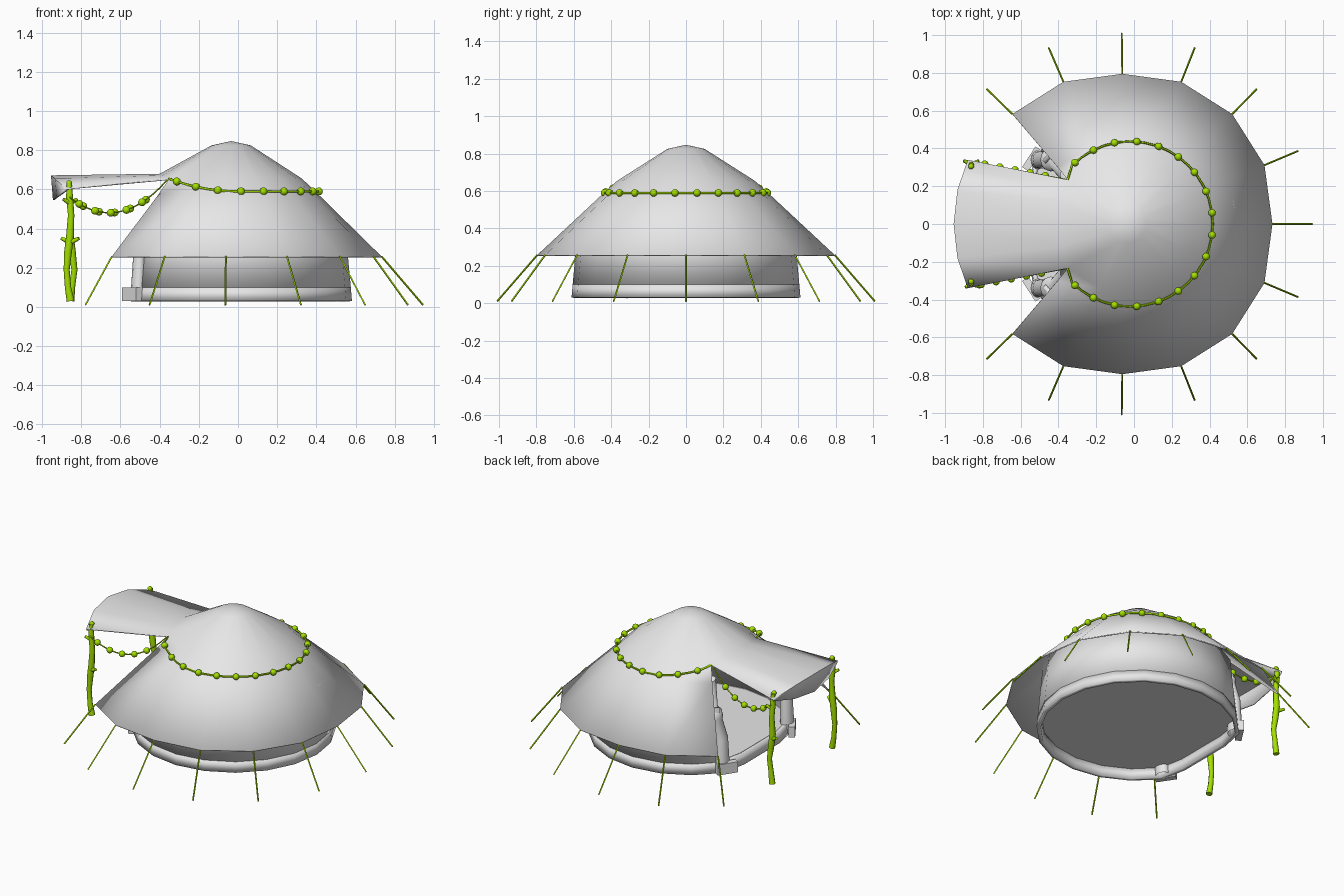
import bpy, math
from mathutils import Vector

if "Cube" in bpy.data.objects:
    bpy.data.objects.remove(bpy.data.objects["Cube"])


def material(name, rgb):
    m = bpy.data.materials.new(name)
    m.use_nodes = True
    m.diffuse_color = (*rgb, 1)
    m.node_tree.nodes["Principled BSDF"].inputs["Base Color"].default_value = (*rgb, 1)
    return m


CANVAS = material("canvas_grey", (0.8, 0.8, 0.8))
GREEN = material("leaf_green", (0.37, 0.75, 0.0))


def finish(obj, mat, angle=40):
    obj.data.materials.clear()
    obj.data.materials.append(mat)
    bpy.ops.object.select_all(action='DESELECT')
    obj.select_set(True)
    bpy.context.view_layer.objects.active = obj
    bpy.ops.object.shade_smooth_by_angle(angle=math.radians(angle))
    return obj


def build(name, verts, faces, mat, thickness=0):
    me = bpy.data.meshes.new(name)
    me.from_pydata(verts, [], faces)
    obj = bpy.data.objects.new(name, me)
    bpy.context.collection.objects.link(obj)
    finish(obj, mat)
    if thickness:
        mod = obj.modifiers.new("thickness", 'SOLIDIFY')
        mod.thickness = thickness
        mod.offset = -1
    return obj


def strips(rows, closed=False):
    """Quads between successive rows of equal length."""
    n = len(rows[0])
    verts = [p for row in rows for p in row]
    faces = []
    for r in range(len(rows) - 1):
        for i in range(n if closed else n - 1):
            j = (i + 1) % n
            faces.append((r * n + i, r * n + j, (r + 1) * n + j, (r + 1) * n + i))
    return verts, faces


def weld(*pieces):
    """Join pieces that share identical points into one surface."""
    index, faces = {}, []
    for verts, piece_faces in pieces:
        ids = [index.setdefault(p, len(index)) for p in verts]
        faces += [tuple(ids[i] for i in f) for f in piece_faces]
    return list(index), faces


def tube(name, points, radius, radii=None, sides=2):
    cu = bpy.data.curves.new(name, 'CURVE')
    cu.dimensions = '3D'
    cu.bevel_depth = radius
    cu.bevel_resolution = sides
    cu.use_fill_caps = True
    sp = cu.splines.new('POLY')
    sp.points.add(len(points) - 1)
    for i, p in enumerate(points):
        sp.points[i].co = (*p, 1)
        sp.points[i].radius = radii[i] if radii else 1
    obj = bpy.data.objects.new(name, cu)
    bpy.context.collection.objects.link(obj)
    bpy.ops.object.select_all(action='DESELECT')
    obj.select_set(True)
    bpy.context.view_layer.objects.active = obj
    bpy.ops.object.convert(target='MESH')
    finish(bpy.context.object, GREEN, 60)


def ball(name, loc, radius=0.02):
    bpy.ops.mesh.primitive_uv_sphere_add(segments=12, ring_count=8, radius=radius, location=loc)
    bpy.context.object.name = name
    finish(bpy.context.object, GREEN, 60)


def polar(cx, r, deg, z):
    a = math.radians(deg)
    return (cx + r * math.cos(a), r * math.sin(a), z)


def rim_point(k):
    bulge = 0.028 * abs(math.sin(math.radians(k * 45)))
    return polar(-0.062, 0.795 + bulge, k * 22.5, 0.258)


def skirt_row(cx, r, z, last, r_last):
    row = [polar(cx, r, k * 22.5, z) for k in range(-5, 6)]
    return [polar(cx, r_last, -last, z)] + row + [polar(cx, r_last, last, z)]


# Roof: skirt open at the doorway, full crown, and the arched awning, in one cloth
rim = [rim_point(k) for k in range(-6, 7)]
collar = skirt_row(-0.04, 0.367, 0.655, 143, 0.39)
skirt = [rim, skirt_row(-0.045, 0.455, 0.575, 140, 0.47), collar]
door_arc = [(-0.385, 0.12, 0.672), (-0.4, 0, 0.68), (-0.385, -0.12, 0.672)]
top = [polar(-0.035, 0.1, k * 22.5, 0.825) for k in range(-6, 10)]
peak = (top + [(-0.035, 0, 0.847)], [(i, (i + 1) % 16, 16) for i in range(16)])
edge = [(-0.88, 0.34, 0.605), (-0.935, 0.18, 0.655), (-0.955, 0, 0.672),
        (-0.935, -0.18, 0.655), (-0.88, -0.34, 0.605)]
hem = [(-0.88, 0.335, 0.592), (-0.925, 0.18, 0.56), (-0.945, 0, 0.545),
       (-0.925, -0.18, 0.56), (-0.88, -0.335, 0.592)]
root = [collar[-1]] + door_arc + [collar[0]]
build("roof", *weld(strips(skirt), strips([collar + door_arc, top], closed=True), peak,
                    strips([hem, edge, root])), CANVAS, 0.008)


# Round wall with doorway, base ring and raised floor
def wall_row(r, z, limit, steps, front):
    pts = [polar(-0.03, r, -limit + 2 * limit * i / steps, z) for i in range(steps + 1)]
    return [(max(x, front), y, z) for x, y, z in pts]


ring_low = wall_row(0.612, 0.03, 180, 20, -0.56)[:-1]
ring_top = wall_row(0.606, 0.1, 180, 20, -0.555)[:-1]
build("base_ring", *strips([ring_low, ring_top], closed=True), CANVAS, 0.025)
build("wall", *strips([wall_row(0.606, 0.1, 144, 16, -0.555),
                       wall_row(0.575, 0.44, 144, 16, -0.485)]), CANVAS, 0.025)
build("floor", wall_row(0.6, 0.095, 180, 20, -0.55)[:-1], [tuple(range(20))], CANVAS)

# Ropes from the rim to the ground
for k in range(-6, 7):
    tube(f"guy_rope_{k + 7}", [rim_point(k), polar(-0.065, 1.01, k * 22.5, 0.01)], 0.005, sides=0)


# Garland around the roof
def garland_point(deg):
    x, y, _ = polar(-0.02, 0.437, deg, 0)
    return (x, y, 0.59 + 0.05 * (max(0, -x) / 0.31) ** 2)


string = [collar[0]] + [garland_point(d) for d in range(-135, 136, 9)] + [collar[-1]]
tube("roof_garland", string, 0.006, sides=1)
for i in range(18):
    ball(f"roof_bead_{i + 1}", garland_point(-132 + i * 264 / 17))

for side, label in ((1, "back"), (-1, "front")):
    # Curtain tied back beside the doorway
    path = [(-0.51, 0.34, 0.04, 0.04), (-0.5, 0.34, 0.25, 0.036), (-0.462, 0.34, 0.36, 0.034),
            (-0.452, 0.34, 0.38, 0.044), (-0.44, 0.335, 0.41, 0.044),
            (-0.42, 0.33, 0.43, 0.034), (-0.35, 0.26, 0.57, 0.04)]
    rows = [[(x + r * math.cos(a * math.pi / 6), side * (y + 1.3 * r * math.sin(a * math.pi / 6)), z)
             for a in range(0, 12 * side, side)] for x, y, z, r in path]
    build(f"curtain_{label}", *strips(rows, closed=True), CANVAS)

    # Door foot block, turned along the wall
    bpy.ops.mesh.primitive_cube_add(size=1, location=(-0.54, side * 0.345, 0.065))
    foot = bpy.context.object
    foot.name = f"door_foot_{label}"
    foot.scale = (0.04, 0.13, 0.07)
    foot.rotation_euler.z = math.radians(-33 * side)
    finish(foot, CANVAS)

    # Crooked branch post with twigs
    bend = 0.02 * side
    trunk = [(-0.855, 0.03), (-0.858 + bend * 0.5, 0.1), (-0.855 + bend, 0.19),
             (-0.858 + bend * 0.5, 0.28), (-0.858, 0.36), (-0.852, 0.47), (-0.86, 0.56), (-0.862, 0.63)]
    tube(f"post_{label}", [(x, side * 0.315, z) for x, z in trunk], 0.018,
         [1.1, 0.9, 0.85, 1.1, 1.1, 0.9, 1, 0.7])
    for n, (dx, z, rise) in enumerate(((-0.045 * side, 0.33, 0.02), (0.035 * side, 0.53, 0.02))):
        tube(f"twig_{label}_{n + 1}", [(-0.857, side * 0.315, z),
                                       (-0.857 + dx, side * 0.335, z + rise)], 0.012, [1.2, 0.7])
    ball(f"post_cap_{label}", (-0.862, side * 0.305, 0.632), 0.015)

    # Sagging string of beads under the awning edge
    start, end = Vector((-0.36, side * 0.235, 0.65)), Vector((-0.86, side * 0.33, 0.56))

    def sag(t):
        p = start.lerp(end, t)
        p.z -= 0.48 * t * (1 - t)
        return p

    tube(f"awning_string_{label}", [sag(i / 14) for i in range(15)], 0.004, sides=1)
    for n in range(5):
        ball(f"awning_bead_{label}_{n + 1}", sag(0.24 + 0.16 * n - 0.02 * side))
